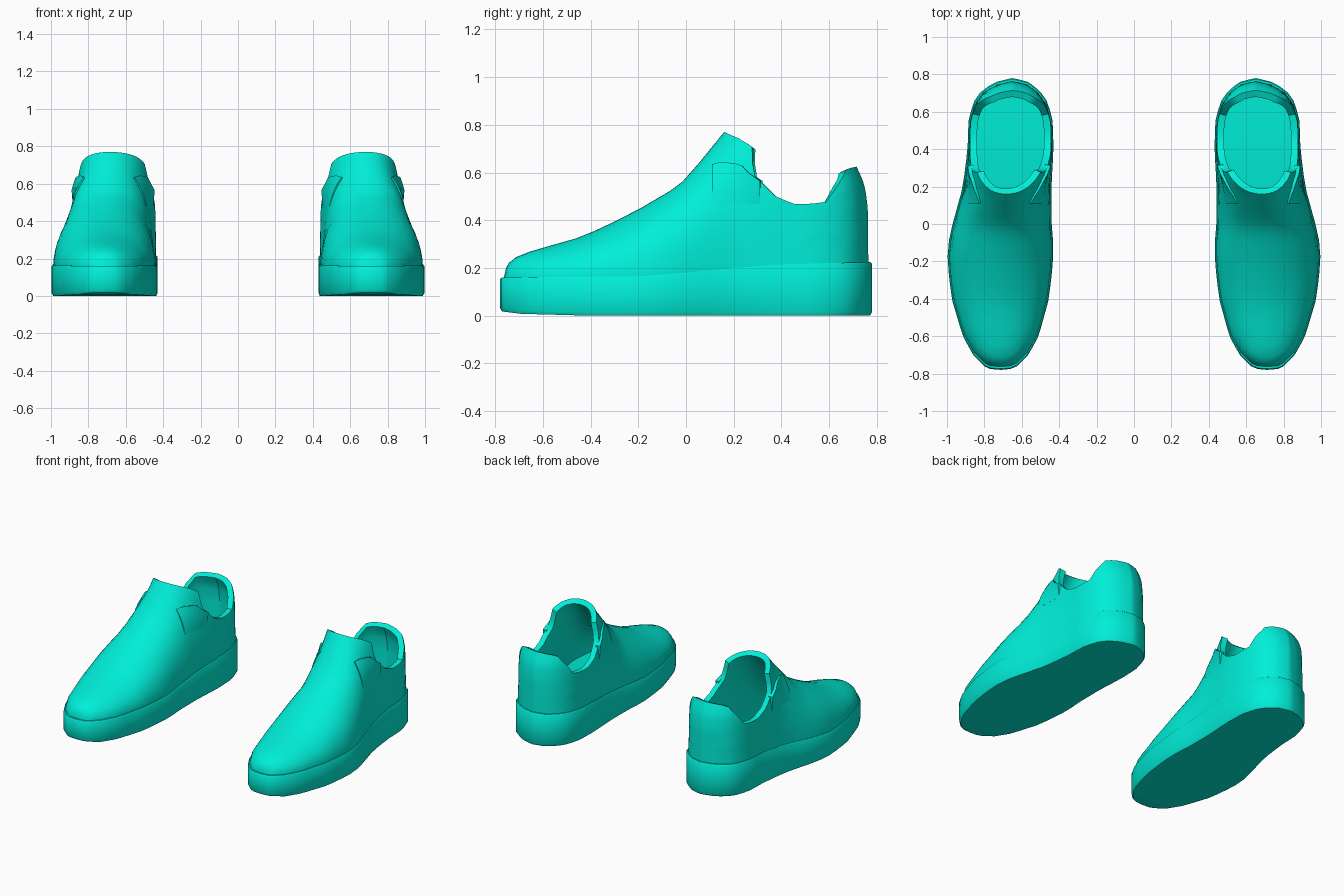
import bpy, math

if "Cube" in bpy.data.objects:
    bpy.data.objects.remove(bpy.data.objects["Cube"])

N = 28          # segments along each side, toe to heel
LEVELS = 22     # rings from sole to collar

# outline seen from above: y, inner x, outer x
OUTLINE = [(-.78, .71, .71), (-.775, .66, .77), (-.76, .625, .80), (-.7, .565, .86),
           (-.6, .51, .915), (-.4, .455, .975), (-.2, .432, .998), (-.1, .432, .992),
           (0, .44, .97), (.2, .442, .915), (.4, .43, .89), (.55, .435, .885),
           (.65, .46, .86), (.72, .51, .81), (.765, .575, .725), (.78, .65, .65)]
SOLE_TOP = [(-.78, .16), (-.2, .165), (0, .18), (.2, .2), (.4, .215), (.78, .225)]
SOLE_BOTTOM = [(-.78, .018), (-.7, .008), (-.4, 0), (.78, 0)]
# ridge height along the toe, vamp and tongue
RIDGE = [(-.765, .15), (-.755, .2), (-.74, .225), (-.7, .255), (-.6, .285), (-.44, .33),
         (-.35, .37), (-.2, .445), (-.03, .545), (.05, .635), (.16, .77), (.3, 1.0),
         (.45, 1.6), (.8, 3)]
HEEL = [(.15, .765), (.45, .762), (.53, .752), (.57, .74), (.625, .715), (.77, .70)]
# collar height from tongue (0) to heel (1)
RIM = [(0, .77), (.14, .745), (.28, .71), (.34, .64), (.40, .575), (.56, .50), (.68, .465),
       (.81, .475), (.85, .54), (.93, .615), (1, .625)]


def lerp(table, x, col=1):
    if x <= table[0][0]:
        return table[0][col]
    for a, b in zip(table, table[1:]):
        if x <= b[0]:
            return a[col] + (b[col] - a[col]) * (x - a[0]) / (b[0] - a[0])
    return table[-1][col]


RIDGE_INV = [(z, y) for y, z in RIDGE]


def span(y):
    a, b = lerp(OUTLINE, y, 1), lerp(OUTLINE, y, 2)
    return (a + b) / 2, (b - a) / 2


def upper_x(y, z, side, shift=0, grow=1):
    cx, hw = span((y + shift) * 1.02)
    h = min(1, max(0, (z - .15) / max(.001, lerp(RIDGE, y) - .15)))
    return cx + side * hw * .97 * grow * math.sqrt(1 - h ** 2.2)


def loop_params():
    for i in range(2 * N):
        t = math.pi * i / N
        yield (1 - math.cos(t)) / 2, (0 if i % N == 0 else 1 if i < N else -1)


def ring_faces(rings):
    m = 2 * N
    return [(j * m + i, j * m + (i + 1) % m, (j + 1) * m + (i + 1) % m, (j + 1) * m + i)
            for j in range(rings - 1) for i in range(m)]


def cap(start, flip):
    m = 2 * N
    out = [(start, start + 1, start + m - 1)]
    out += [(start + i, start + i + 1, start + m - i - 1, start + m - i) for i in range(1, N - 1)]
    out.append((start + N - 1, start + N, start + N + 1))
    return [f[::-1] for f in out] if flip else out


mat = bpy.data.materials.new("turquoise")
mat.diffuse_color = (0.0, 0.86, 0.69, 1)
mat.use_nodes = True
mat.node_tree.nodes["Principled BSDF"].inputs["Base Color"].default_value = mat.diffuse_color


def finish(name, verts, faces, thickness=0):
    me = bpy.data.meshes.new(name)
    me.from_pydata(verts, [], faces)
    me.materials.append(mat)
    ob = bpy.data.objects.new(name, me)
    bpy.context.collection.objects.link(ob)
    bpy.ops.object.select_all(action='DESELECT')
    ob.select_set(True)
    bpy.context.view_layer.objects.active = ob
    if thickness:
        s = ob.modifiers.new("thickness", 'SOLIDIFY')
        s.thickness, s.offset = thickness, -1
    mir = ob.modifiers.new("pair", 'MIRROR')
    mir.use_mirror_merge = False
    for mod in list(ob.modifiers):
        bpy.ops.object.modifier_apply(modifier=mod.name)
    bpy.ops.object.shade_smooth_by_angle(angle=math.radians(40))
    return ob


# soles: outline walls with softened edges, closed bottom and insole
verts = []
for scale, table, dz in ((.97, SOLE_BOTTOM, 0), (1, SOLE_BOTTOM, .015),
                         (1, SOLE_TOP, -.008), (.98, SOLE_TOP, 0)):
    for c, side in loop_params():
        y = -.78 + 1.56 * c
        cx, hw = span(y)
        verts.append((cx + side * hw * scale, y * (1 - (1 - scale) * .4), lerp(table, y) + dz))
finish("soles", verts, ring_faces(4) + cap(0, True) + cap(6 * N, False))

# uppers: rings rising from the sole to the collar and tongue edge
verts = []
for j in range(LEVELS):
    s = (j / (LEVELS - 1)) ** 1.5
    for c, side in loop_params():
        z0 = lerp(SOLE_TOP, -.765 + 1.53 * c) - .01
        z = z0 + s * (lerp(RIM, c) - z0)
        yf, yb = lerp(RIDGE_INV, z), lerp(HEEL, z)
        y = yf + (yb - yf) * c
        verts.append((upper_x(y, z, side, (.765 - yb) * c), y, z))
finish("uppers", verts, ring_faces(LEVELS), .038)

# lace flaps: raised panels on both sides of the tongue
verts, faces = [], []
FLAP_TOP = [(.11, .635), (.15, .645), (.23, .635), (.26, .60), (.31, .565)]
rows, cols = 5, 9
for side in (1, -1):
    base = len(verts)
    for j in range(rows):
        for i in range(cols):
            y = .11 + .2 * i / (cols - 1)
            f = j / (rows - 1)
            z = .47 + f * (lerp(FLAP_TOP, y) - .47)
            verts.append((upper_x(y, z, side, 0, 1 + .09 * f), y, z))
    for j in range(rows - 1):
        for i in range(cols - 1):
            a = base + j * cols + i
            q = (a, a + 1, a + cols + 1, a + cols)
            faces.append(q if side > 0 else q[::-1])
finish("lace_flaps", verts, faces, .03)
